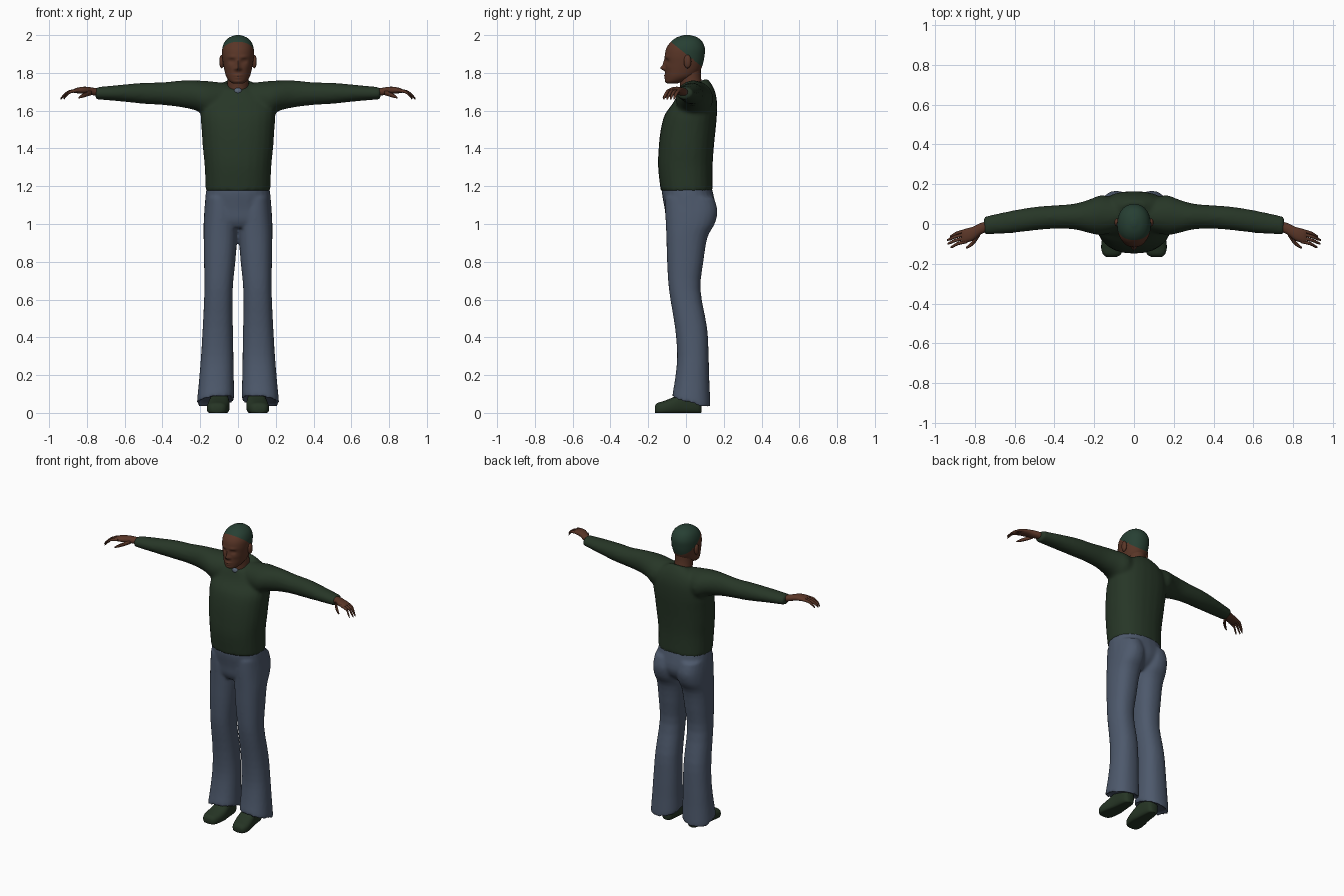
import bpy, bmesh, math
from mathutils import Vector

old = bpy.data.objects.get("Cube")
if old:
    bpy.data.objects.remove(old)


def material(name, color):
    m = bpy.data.materials.new(name)
    m.use_nodes = True
    m.diffuse_color = (*color, 1)
    m.node_tree.nodes["Principled BSDF"].inputs["Base Color"].default_value = (*color, 1)
    return m


SKIN = material("brown skin", (.1, .036, .02))
KNIT = material("dark green knit", (.02, .037, .02))
DENIM = material("slate blue denim", (.075, .1, .15))
HAIR = material("deep green cap", (.02, .05, .033))
SHOE = material("olive green leather", (.019, .035, .018))
SHIRT = material("grey blue undershirt", (.1, .13, .18))


def smooth_rows(rows, steps):
    """Catmull-Rom interpolation between cross-section rows."""
    rows = [list(r) + [0] * (7 - len(r)) for r in rows]
    out = []
    for i in range(len(rows) - 1):
        a, b, c, d = (rows[max(0, min(len(rows) - 1, i + k))] for k in (-1, 0, 1, 2))
        for s in range(steps):
            t = s / steps
            out.append([q + t / 2 * (r - p + t * (2 * p - 5 * q + 4 * r - e + t * (3 * (q - r) + e - p)))
                        for p, q, r, e in zip(a, b, c, d)])
    return out + [rows[-1]]


def loft(bm, axis, rows, side=1, sides=24, steps=3, power=2.3):
    """Skin rounded sections; row = (along, u0, u1, v0, v1, tilt_u, tilt_v)."""
    rings = []
    for w, u0, u1, v0, v1, tu, tv in smooth_rows(rows, steps):
        ring = []
        for k in range(sides):
            c, s = math.cos(math.tau * k / sides), math.sin(math.tau * k / sides)
            du = (u1 - u0) / 2 * math.copysign(abs(c) ** (2 / power), c)
            dv = (v1 - v0) / 2 * math.copysign(abs(s) ** (2 / power), s)
            co = Vector()
            co[axis] = w + tu * du + tv * dv
            co[(axis + 1) % 3] = (u0 + u1) / 2 + du
            co[(axis + 2) % 3] = (v0 + v1) / 2 + dv
            co.x *= side
            co.z = max(co.z, 0)
            ring.append(bm.verts.new(co))
        rings.append(ring)
    for a, b in zip(rings, rings[1:]):
        for k in range(sides):
            j = (k + 1) % sides
            bm.faces.new((a[k], a[j], b[j], b[k]))
    bm.faces.new(rings[0])
    bm.faces.new(rings[-1])


def finish(name, bm, *mats, fuse=0):
    """Turn the bmesh into a smooth object, optionally fusing its volumes."""
    bmesh.ops.recalc_face_normals(bm, faces=bm.faces)
    mesh = bpy.data.meshes.new(name)
    bm.to_mesh(mesh)
    bm.free()
    ob = bpy.data.objects.new(name, mesh)
    bpy.context.collection.objects.link(ob)
    for m in mats:
        mesh.materials.append(m)
    bpy.ops.object.select_all(action='DESELECT')
    ob.select_set(True)
    bpy.context.view_layer.objects.active = ob
    bpy.ops.object.shade_smooth_by_angle(angle=math.radians(50))
    if fuse:
        r = ob.modifiers.new("fuse", 'REMESH')
        r.mode, r.voxel_size, r.use_smooth_shade = 'VOXEL', fuse, True
        s = ob.modifiers.new("soften", 'SMOOTH')
        s.factor, s.iterations = .5, 5
    return ob


def ellipsoid(name, center, size, mat):
    bm = bmesh.new()
    bmesh.ops.create_uvsphere(bm, u_segments=16, v_segments=10, radius=1)
    bmesh.ops.scale(bm, vec=size, verts=bm.verts)
    bmesh.ops.translate(bm, vec=center, verts=bm.verts)
    return finish(name, bm, mat)


# Sweater: torso and both sleeves fused into one garment
bm = bmesh.new()
loft(bm, 2, [(1.175, -.172, .172, -.134, .142), (1.3, -.176, .176, -.148, .141),
             (1.4, -.186, .186, -.145, .147), (1.5, -.193, .193, -.134, .157),
             (1.58, -.198, .198, -.112, .164), (1.65, -.185, .185, -.07, .163, 0, .1),
             (1.7, -.15, .15, -.05, .145, 0, .25), (1.74, -.075, .075, -.037, .112, 0, .42)])
for side in (1, -1):
    loft(bm, 0, [(.05, -.03, .12, 1.58, 1.745), (.16, -.055, .145, 1.57, 1.757),
                 (.22, -.047, .125, 1.6, 1.76), (.3, -.027, .102, 1.618, 1.76),
                 (.4, -.024, .094, 1.63, 1.75), (.5, -.032, .086, 1.636, 1.748),
                 (.62, -.046, .066, 1.649, 1.737), (.755, -.054, .037, 1.66, 1.724)], side, power=2)
finish("sweater", bm, KNIT, fuse=.011)

# Trousers: hips and flared legs with slanted hems
bm = bmesh.new()
loft(bm, 2, [(1.22, -.16, .16, -.118, .128), (1.17, -.17, .17, -.128, .142),
             (1.08, -.178, .178, -.113, .158), (1.02, -.178, .178, -.105, .135),
             (.98, -.15, .15, -.085, .09)])
for side in (1, -1):
    loft(bm, 2, [(1.14, .012, .17, -.11, .148), (1.07, .0, .178, -.11, .167),
                 (1, .0, .182, -.107, .152), (.93, .004, .182, -.104, .114),
                 (.8, .014, .18, -.1, .092), (.65, .028, .178, -.09, .077),
                 (.45, .027, .187, -.058, .112), (.3, .024, .196, -.047, .12),
                 (.17, .022, .207, -.058, .124, -.05, -.1),
                 (.06, .02, .217, -.073, .128, -.12, -.26),
                 (.075, .035, .2, -.055, .11, -.12, -.26)], side)
finish("trousers", bm, DENIM, fuse=.009)

# Neck and undershirt collar
bm = bmesh.new()
loft(bm, 2, [(1.62, -.06, .06, -.03, .1), (1.72, -.058, .058, -.03, .092),
             (1.77, -.056, .056, -.035, .08), (1.84, -.055, .055, -.04, .078)], power=2)
finish("neck", bm, SKIN)
ellipsoid("undershirt_collar", (0, -.028, 1.703), (.022, .016, .018), SHIRT)

# Head, with the face pushed out and in by soft bumps
bm = bmesh.new()
loft(bm, 2, [(1.743, -.024, .024, -.098, -.05), (1.755, -.044, .044, -.107, -.01),
             (1.78, -.062, .062, -.109, .045), (1.81, -.071, .071, -.11, .074),
             (1.85, -.079, .079, -.11, .09), (1.89, -.084, .084, -.112, .098),
             (1.93, -.083, .083, -.104, .1), (1.965, -.07, .07, -.08, .086),
             (1.988, -.045, .045, -.048, .06), (2, -.012, .012, -.01, .022)],
     sides=64, steps=6, power=2.15)
BUMPS = [(0, 1.825, .011, .012, .024), (0, 1.848, .008, .02, .012),
         (0, 1.786, .02, .006, .008), (0, 1.773, .018, .005, .006),
         (0, 1.755, .02, .01, .004)]
for s in (1, -1):
    BUMPS += [(s * .032, 1.863, .014, .01, -.013), (s * .032, 1.863, .008, .005, .006),
              (s * .033, 1.885, .02, .007, .005), (s * .045, 1.832, .016, .014, .003),
              (s * .014, 1.82, .007, .007, .007)]
for v in bm.verts:
    if v.co.y < -.03:
        x, z = v.co.x, v.co.z
        v.co.y -= sum(h * math.exp(-((x - cx) / sx) ** 2 - ((z - cz) / sz) ** 2)
                      for cx, cz, sx, sz, h in BUMPS)

# Cap area: cut along the hairline, then colour by region
brow, slope, nape = 1.9, .8, 1.82
for co, no in (((0, 0, brow), (0, slope, 1)), ((0, .04, 0), (0, 1, 0)), ((0, 0, nape), (0, 0, 1))):
    bmesh.ops.bisect_plane(bm, geom=bm.verts[:] + bm.edges[:] + bm.faces[:], plane_co=co, plane_no=no)
for f in bm.faces:
    c = f.calc_center_median()
    f.material_index = int(c.z + slope * c.y > brow and (c.z > 1.875 or c.y > .04) and c.z > nape)
finish("head", bm, SKIN, HAIR)

for label, side in (("left", 1), ("right", -1)):
    ellipsoid(label + "_ear", (side * .086, .008, 1.86), (.013, .02, .036), SKIN)

    # Hand: palm, four drooping fingers and a thumb
    bm = bmesh.new()
    loft(bm, 0, [(.73, -.035, .015, 1.675, 1.715), (.77, -.052, .005, 1.682, 1.722),
                 (.81, -.083, -.014, 1.69, 1.727), (.85, -.095, -.025, 1.692, 1.722),
                 (.868, -.095, -.032, 1.695, 1.714)], side, sides=16)
    for i in range(4):
        y = -.033 - .018 * i
        reach = (.07, .085, .082, .066)[i]
        path = [(.84, y, 1.708, .0095), (.86 + reach * .4, y - .012, 1.7, .0085),
                (.855 + reach * .8, y - .024, 1.68, .0075), (.855 + reach, y - .03, 1.663, .004)]
        loft(bm, 0, [(x, b - r, b + r, c - r, c + r) for x, b, c, r in path], side, sides=8, power=2)
    thumb = [(.775, -.05, 1.695, .012), (.8, -.085, 1.688, .013),
             (.825, -.108, 1.678, .01), (.845, -.12, 1.668, .004)]
    loft(bm, 0, [(x, b - r, b + r, c - r, c + r) for x, b, c, r in thumb], side, sides=8, power=2)
    finish(label + "_hand", bm, SKIN)

    # Shoe: flat sole, rounded toe, toes turned slightly outward
    bm = bmesh.new()
    loft(bm, 1, [(-.165, .004, .035, .085, .14), (-.152, -.01, .052, .066, .156),
                 (-.12, -.012, .062, .053, .165), (-.07, -.012, .082, .044, .16),
                 (-.02, -.012, .11, .047, .15), (.04, -.012, .12, .052, .142),
                 (.07, -.01, .1, .06, .132), (.082, .004, .07, .075, .118)], side, power=2.6)
    finish(label + "_shoe", bm, SHOE)
